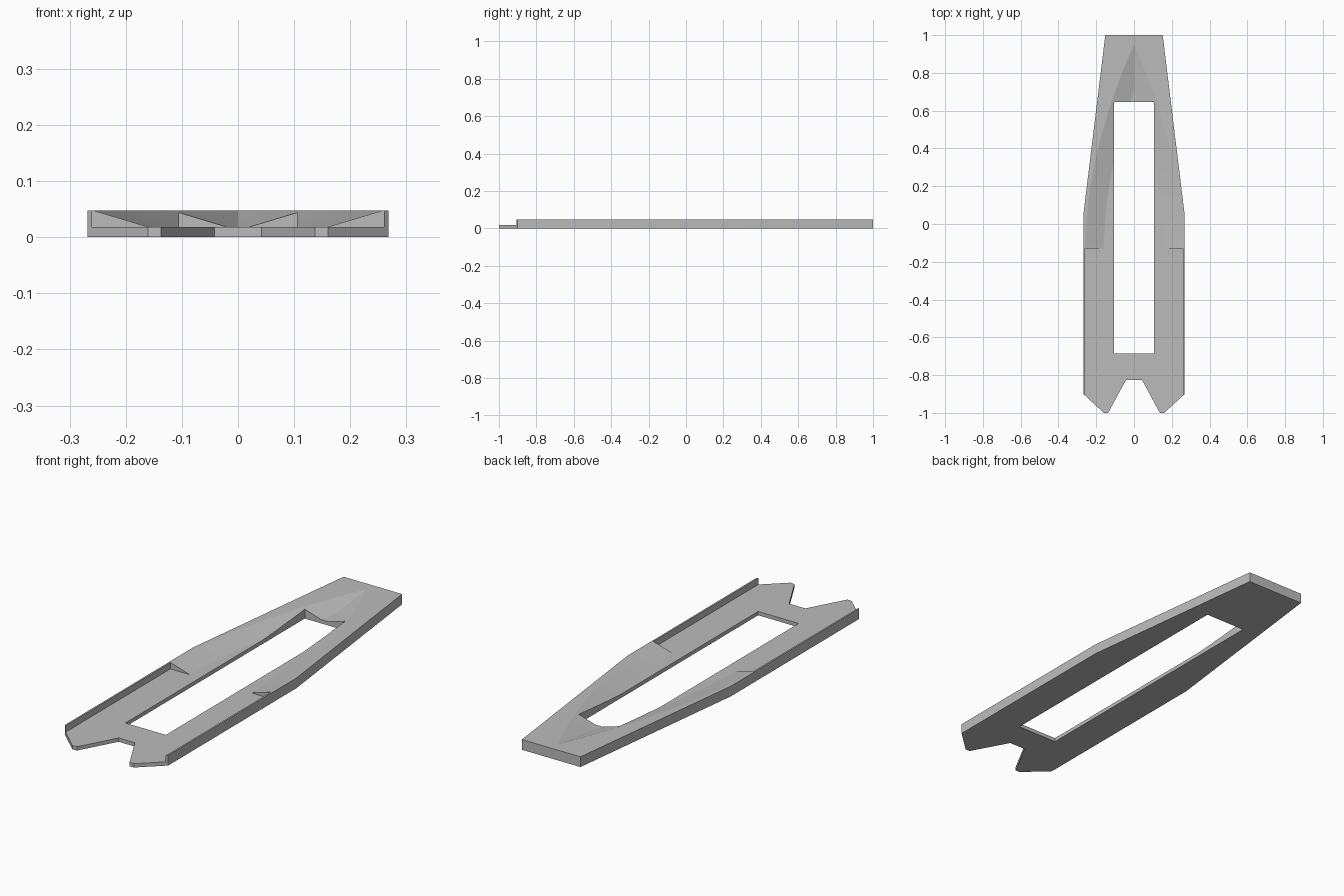
import bpy, bmesh

if "Cube" in bpy.data.objects:
    bpy.data.objects.remove(bpy.data.objects["Cube"], do_unlink=True)

TOP, FLOOR, LIP = 0.048, 0.018, 0.26
STEP_Y, TIP_Y = -0.13, 0.95

grey = bpy.data.materials.new("plain grey")
grey.use_nodes = True
grey.diffuse_color = (0.5, 0.5, 0.5, 1)
grey.node_tree.nodes["Principled BSDF"].inputs["Base Color"].default_value = grey.diffuse_color


def loft(name, rings):
    """Solid skinned through rings of equal length, capped at both ends."""
    bm = bmesh.new()
    rows = [[bm.verts.new(p) for p in ring] for ring in rings]
    n = len(rows[0])
    for a, b in zip(rows, rows[1:]):
        for i in range(n):
            j = (i + 1) % n
            bm.faces.new((a[i], a[j], b[j], b[i]))
    bm.faces.new(rows[0])
    bm.faces.new(rows[-1])
    bmesh.ops.recalc_face_normals(bm, faces=bm.faces)
    mesh = bpy.data.meshes.new(name)
    bm.to_mesh(mesh)
    bm.free()
    mesh.materials.append(grey)
    obj = bpy.data.objects.new(name, mesh)
    bpy.context.collection.objects.link(obj)
    return obj


def box(name, x, y0, y1, z0, z1):
    flat = [(-x, y0), (x, y0), (x, y1), (-x, y1)]
    return loft(name, [[(*p, z) for p in flat] for z in (z0, z1)])


# Plate: half outline mirrored across the centre line
half = [(0.152, 1), (0.268, 0.05), (0.268, -0.9), (0.16, -1), (0.137, -1), (0.042, -0.825)]
outline = half + [(-x, y) for x, y in reversed(half)]
plate = loft("frame_plate", [[(x, y, z) for x, y in outline] for z in (0, TOP)])


# Tapered recess: sloping sides that close to a point near the back
def section(y):
    t = max(0, (y - STEP_Y) / (TIP_Y - STEP_Y))
    w = max(0.001, (LIP - 0.001) * (1 - t ** 1.86))
    depth = min(TOP - FLOOR, 0.3 * w)
    f = max(w - depth / 0.3, 0.0002)
    right = [(f, TOP - depth), (w, TOP), (w, TOP + 0.05)]
    return [(x, y, z) for x, z in right] + [(-x, y, z) for x, z in reversed(right)]


steps = 32
stations = [STEP_Y - 0.05] + [STEP_Y + (TIP_Y - STEP_Y) * i / steps for i in range(steps + 1)]
cutters = [
    loft("recess_cutter", [section(y) for y in stations]),
    box("pocket_cutter", LIP, -1.1, STEP_Y, FLOOR, 0.12),
    box("slot_cutter", 0.105, -0.685, 0.645, -0.1, 0.2),
]

# Carve the plate, then remove the cutters
for cutter in cutters:
    mod = plate.modifiers.new(cutter.name, "BOOLEAN")
    mod.operation, mod.solver, mod.object = "DIFFERENCE", "EXACT", cutter
bpy.context.view_layer.update()
bpy.context.view_layer.objects.active = plate
for mod in list(plate.modifiers):
    bpy.ops.object.modifier_apply(modifier=mod.name)
for cutter in cutters:
    bpy.data.objects.remove(cutter, do_unlink=True)

bpy.ops.object.select_all(action="DESELECT")
plate.select_set(True)
bpy.ops.object.shade_smooth_by_angle(angle=0.14)
